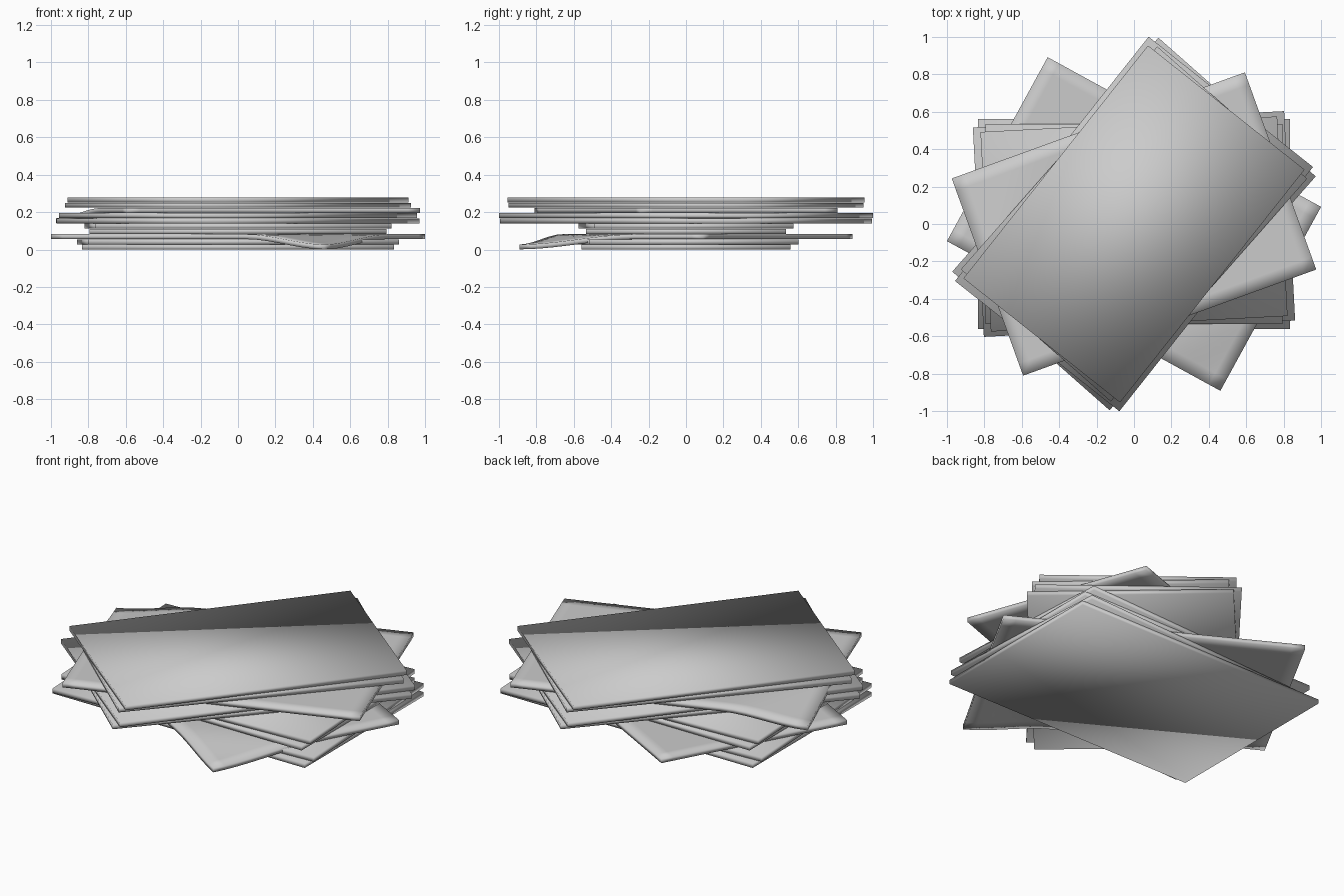
import bpy, bmesh, math

if "Cube" in bpy.data.objects:
    bpy.data.objects.remove(bpy.data.objects["Cube"])

LENGTH, WIDTH = 1.665, 1.12
THICK, STEP = 0.026, 0.028


def sheet(name, level, angle, scale=1.0, bent_corner=None):
    """Thin rectangular sheet; bent_corner = (sx, sy) curls that corner down."""
    bm = bmesh.new()
    bmesh.ops.create_cube(bm, size=1)
    hx, hy = LENGTH * scale / 2, WIDTH * scale / 2
    for v in bm.verts:
        v.co.x *= hx * 2
        v.co.y *= hy * 2
        v.co.z *= THICK
    if bent_corner:
        # cut a grid so the corner can curve
        for axis, half, n in (((1, 0, 0), hx, 24), ((0, 1, 0), hy, 16)):
            for i in range(1, n):
                d = -half + 2 * half * i / n
                bmesh.ops.bisect_plane(
                    bm, geom=bm.verts[:] + bm.edges[:] + bm.faces[:],
                    plane_co=[a * d for a in axis], plane_no=axis)
        # S-shaped drop along the diagonal towards the corner
        diag = math.hypot(hx, hy)
        for v in bm.verts:
            along = (v.co.x * bent_corner[0] * hx + v.co.y * bent_corner[1] * hy) / diag
            t = min(max((along - (diag - 0.4)) / 0.4, 0), 1)
            v.co.z -= 0.055 * t * t * (3 - 2 * t)
    mesh = bpy.data.meshes.new(name)
    bm.to_mesh(mesh)
    bm.free()
    mesh.shade_smooth()
    ob = bpy.data.objects.new(name, mesh)
    bpy.context.collection.objects.link(ob)
    ob.location.z = level * STEP + THICK / 2
    ob.rotation_euler.z = math.radians(angle)
    return ob


# lower bundle: aligned pair, bent sheet, slightly smaller pair
# upper bundle: the same arrangement turned by about 49 degrees
for bundle, base, turn, corner in (("lower", 0, 0, (1, -1)),
                                   ("upper", 5, 48.6, (-1, 1))):
    first, second = (0, 3)
    sheet(bundle + "_sheet_bottom", base, turn + first)
    sheet(bundle + "_sheet_offset", base + 1, turn + second)
    # the bent sheet lies crosswise
    bent_angle = turn - 28.7
    # pick the local corner that points to the visible curl
    local = (1, -1) if bundle == "lower" else (-1, 1)
    sheet(bundle + "_sheet_bent", base + 2, bent_angle, 1.0, local)
    sheet(bundle + "_small_sheet", base + 3, turn + first, 0.953)
    sheet(bundle + "_small_sheet_offset", base + 4, turn + second, 0.953)
